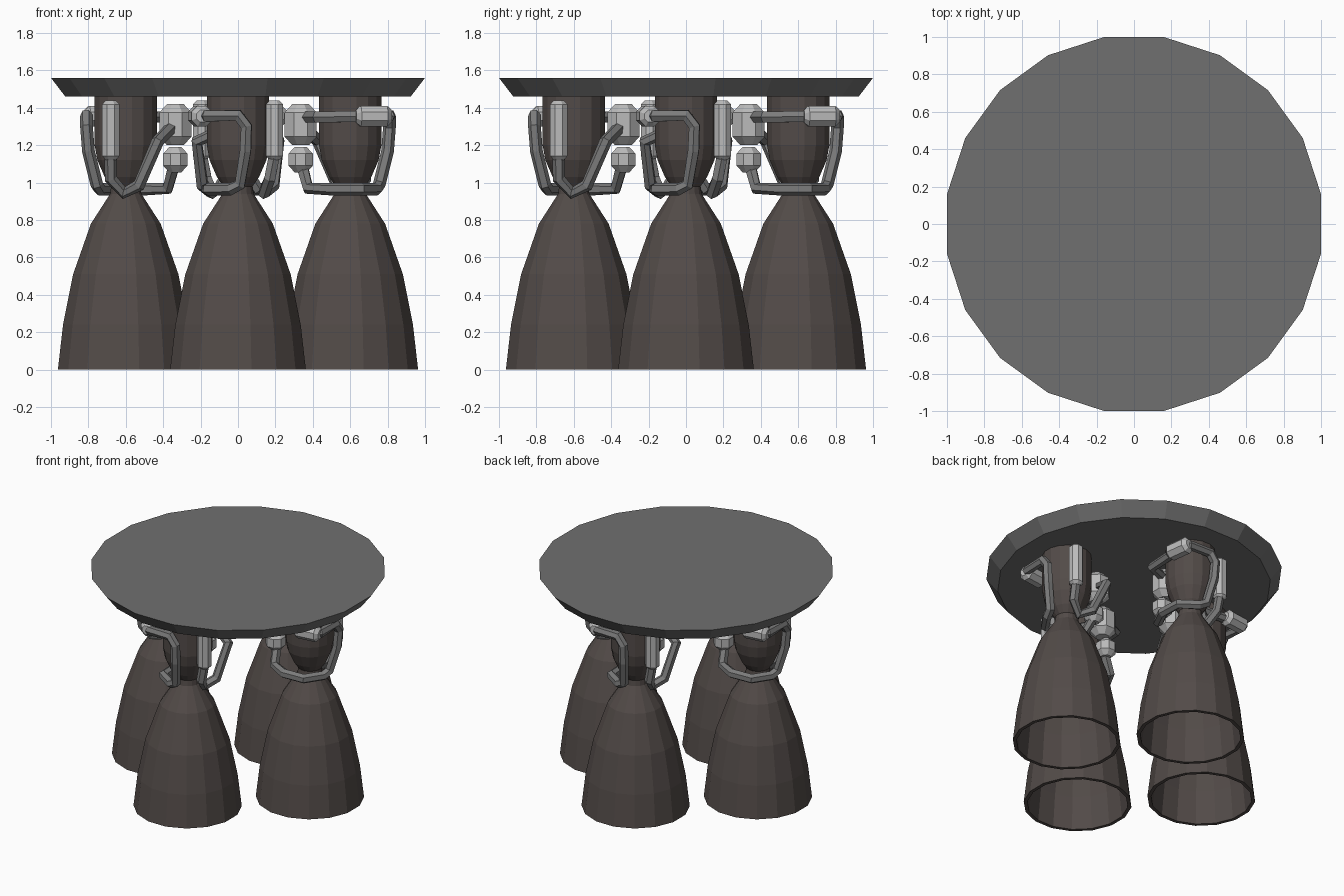
import bpy, bmesh
from math import pi, cos, sin
from mathutils import Vector, Matrix

if "Cube" in bpy.data.objects:
    bpy.data.objects.remove(bpy.data.objects["Cube"])


def material(name, c):
    m = bpy.data.materials.new(name)
    m.diffuse_color = (*c, 1)
    m.use_nodes = True
    m.node_tree.nodes["Principled BSDF"].inputs["Base Color"].default_value = m.diffuse_color
    return m


BROWN = material("dark_metal", (0.085, 0.07, 0.065))
DARK = material("plate_grey", (0.16, 0.16, 0.16))
PIPE = material("pipe_grey", (0.2, 0.2, 0.2))
LIGHT = material("light_grey", (0.5, 0.5, 0.5))
SIDES = ("front", "right", "back", "left")


def lathe(name, profile, n, mat, matrix=Matrix(), phase=0.0):
    """Revolve (radius, z) points about z; close open ends that have a radius."""
    bm = bmesh.new()
    rings = [[bm.verts.new((r * cos(phase + 2 * pi * i / n), r * sin(phase + 2 * pi * i / n), z))
              for i in range(n)] for r, z in profile]
    for a, b in zip(rings, rings[1:]):
        for i in range(n):
            j = (i + 1) % n
            bm.faces.new((a[i], a[j], b[j], b[i]))
    bm.faces.new(rings[0][::-1])
    bm.faces.new(rings[-1])
    bmesh.ops.recalc_face_normals(bm, faces=bm.faces)
    bm.transform(matrix)
    mesh = bpy.data.meshes.new(name)
    bm.to_mesh(mesh)
    bm.free()
    mesh.materials.append(mat)
    return mesh


def tube(name, points, radius=0.034):
    """Six-sided pipe along (tangent, outward, height) points."""
    cu = bpy.data.curves.new(name, "CURVE")
    cu.dimensions = "3D"
    cu.bevel_depth = radius
    cu.bevel_resolution = 1
    cu.use_fill_caps = True
    sp = cu.splines.new("POLY")
    sp.points.add(len(points) - 1)
    for p, (t, r, z) in zip(sp.points, points):
        p.co = (t, -r, z, 1)
    tmp = bpy.data.objects.new("temp", cu)
    bpy.context.collection.objects.link(tmp)
    bpy.context.view_layer.update()
    mesh = bpy.data.meshes.new_from_object(
        tmp.evaluated_get(bpy.context.evaluated_depsgraph_get()))
    bpy.data.objects.remove(tmp)
    mesh.name = name
    mesh.materials.clear()
    mesh.materials.append(PIPE)
    for f in mesh.polygons:
        f.use_smooth = False
    return mesh


def capsule(name, a, b, radius, chamfer=0.03):
    """Chamfered eight-sided cylinder between two (tangent, outward, height) points."""
    a, b = Vector((a[0], -a[1], a[2])), Vector((b[0], -b[1], b[2]))
    h = (b - a).length
    rot = (b - a).to_track_quat("Z", "Y").to_matrix().to_4x4()
    prof = [(radius - chamfer, 0), (radius, chamfer), (radius, h - chamfer), (radius - chamfer, h)]
    return lathe(name, prof, 8, LIGHT, Matrix.Translation(a) @ rot, pi / 8)


def place(mesh, name, angle=0.0):
    ob = bpy.data.objects.new(name, mesh)
    ob.rotation_euler.z = angle
    bpy.context.collection.objects.link(ob)


# Mounting plate
place(lathe("mounting_plate", [(0.935, 1.46), (1.0125, 1.56)], 20, DARK, phase=pi / 20), "mounting_plate")

# Bell nozzle with hollow inside, throat and combustion chamber
bell = [(0.05, 0.93), (0.17, 0.77), (0.265, 0.51), (0.32, 0.24), (0.345, 0.0),
        (0.37, 0.0), (0.342, 0.24), (0.287, 0.51), (0.19, 0.78), (0.085, 0.94), (0.08, 0.98),
        (0.115, 1.03), (0.155, 1.12), (0.17, 1.2), (0.17, 1.47)]

parts = {
    "engine_nozzle": lathe("engine_nozzle", bell, 16, BROWN, Matrix.Translation((0, -0.6, 0)), pi / 16),
    # Turbopumps on the inner side
    "large_pump": capsule("large_pump", (0, 0.335, 1.2), (0, 0.335, 1.42), 0.093, 0.045),
    "small_pump": capsule("small_pump", (-0.03, 0.335, 1.055), (-0.03, 0.335, 1.19), 0.07, 0.035),
    # Valve cylinders
    "upright_valve": capsule("upright_valve", (0.195, 0.68, 1.12), (0.195, 0.68, 1.44), 0.05, 0.022),
    "level_valve": capsule("level_valve", (-0.215, 0.63, 1.355), (-0.19, 0.82, 1.355), 0.06, 0.025),
    # Pipe from large pump, through level valve, down the outside and round the throat
    "outer_pipe": tube("outer_pipe", [
        (-0.04, 0.36, 1.35), (-0.19, 0.42, 1.35), (-0.2, 0.72, 1.355), (-0.17, 0.81, 1.355),
        (0.0, 0.81, 1.36), (0.045, 0.81, 1.3), (0.04, 0.8, 1.17), (0.01, 0.755, 0.99),
        (-0.04, 0.74, 0.965), (-0.16, 0.66, 0.965), (-0.165, 0.5, 0.965),
        (-0.1, 0.375, 0.97), (-0.03, 0.345, 1.08)]),
    # Pipe from upright valve, dipping past the throat to the large pump
    "inner_pipe": tube("inner_pipe", [
        (0.195, 0.68, 1.15), (0.17, 0.68, 1.02), (0.14, 0.61, 0.945), (0.19, 0.53, 0.985),
        (0.22, 0.43, 1.22), (0.04, 0.35, 1.3)]),
}

# Four identical engines around the centre
for k, side in enumerate(SIDES):
    for name, mesh in parts.items():
        place(mesh, f"{side}_{name}", k * pi / 2)
